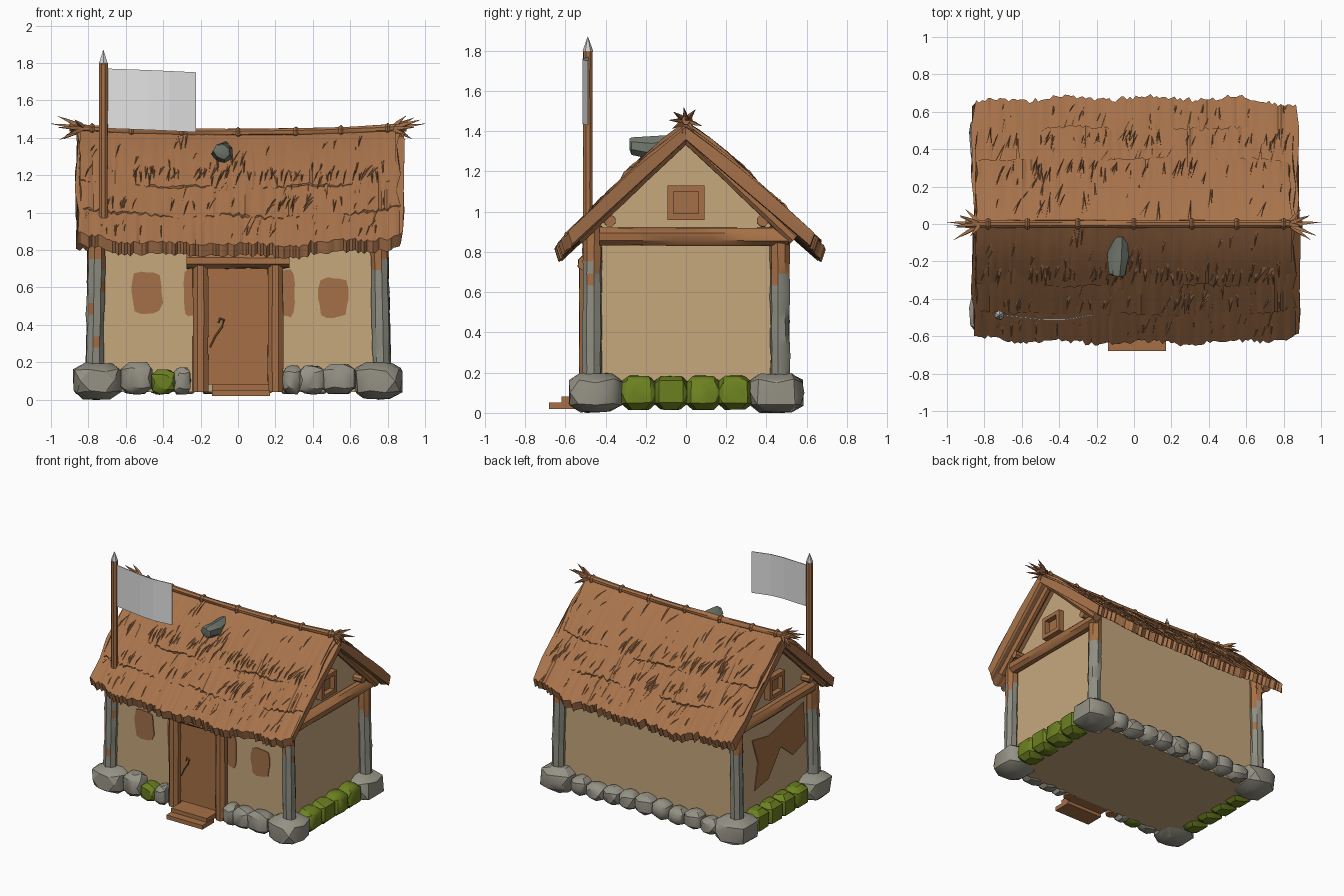
import bpy, bmesh, math, random
from mathutils import Vector

if "Cube" in bpy.data.objects:
    bpy.data.objects.remove(bpy.data.objects["Cube"])

random.seed(4)
R = random.uniform


def material(name, r, g, b):
    m = bpy.data.materials.new(name)
    lin = [((c / 255 + 0.055) / 1.055) ** 2.4 for c in (r, g, b)]
    m.diffuse_color = (*lin, 1)
    m.use_nodes = True
    m.node_tree.nodes["Principled BSDF"].inputs["Base Color"].default_value = m.diffuse_color
    return m


THATCH = material("thatch brown", 168, 115, 75)
WOOD = material("timber brown", 166, 112, 70)
CLAY = material("bare clay brown", 163, 112, 72)
PLASTER = material("plaster tan", 198, 168, 125)
STONE = material("stone grey", 148, 145, 132)
WEATHERED = material("weathered grey", 142, 142, 130)
SLATE = material("dark slate", 114, 121, 110)
MOSS = material("moss green", 108, 128, 32)
CLOTH = material("pale cloth", 226, 226, 227)
METAL = material("pale metal", 205, 205, 205)


def finish(name, bm, *mats, angle=35):
    bmesh.ops.recalc_face_normals(bm, faces=bm.faces[:])
    me = bpy.data.meshes.new(name)
    bm.to_mesh(me)
    bm.free()
    for m in mats:
        me.materials.append(m)
    ob = bpy.data.objects.new(name, me)
    bpy.context.collection.objects.link(ob)
    if angle:
        bpy.ops.object.select_all(action='DESELECT')
        ob.select_set(True)
        bpy.context.view_layer.objects.active = ob
        bpy.ops.object.shade_smooth_by_angle(angle=math.radians(angle))
    return ob


def rings_to_mesh(rings):
    """Skin a list of equal-length closed rings and cap both ends."""
    bm = bmesh.new()
    vs = [[bm.verts.new(p) for p in ring] for ring in rings]
    n = len(vs[0])
    for a, b in zip(vs, vs[1:]):
        for i in range(n):
            j = (i + 1) % n
            bm.faces.new((a[i], a[j], b[j], b[i]))
    bm.faces.new(vs[0])
    bm.faces.new(vs[-1])
    return bm


def tube(name, pts, radii, *mats, sides=8, jit=0.0, straight=True):
    pts = [Vector(p) for p in pts]
    rings = []
    for k, p in enumerate(pts):
        d = pts[-1] - pts[0] if straight else pts[min(k + 1, len(pts) - 1)] - pts[max(k - 1, 0)]
        q = d.to_track_quat('Z', 'Y')
        ring = []
        for i in range(sides):
            a = math.tau * (i + 0.5) / sides
            r = radii[k] * (1 + R(-jit, jit))
            ring.append(p + q @ Vector((r * math.cos(a), r * math.sin(a), 0)))
        rings.append(ring)
    return finish(name, rings_to_mesh(rings), *mats)


def log(name, a, b, r, *mats, n=5, jit=0.1):
    a, b = Vector(a), Vector(b)
    return tube(name, [a.lerp(b, k / n) for k in range(n + 1)], [r] * (n + 1), *mats, jit=jit)


def box(name, x0, x1, y0, y1, z0, z1, mat):
    bm = rings_to_mesh([[(x0, y0, z), (x1, y0, z), (x1, y1, z), (x0, y1, z)] for z in (z0, z1)])
    return finish(name, bm, mat, angle=0)


def rock(name, c, h, mat, power=4, jit=0.1):
    """Faceted boulder: a boxy ball, jittered, then wrapped in its hull."""
    bm = bmesh.new()
    bmesh.ops.create_icosphere(bm, subdivisions=2, radius=1)
    for v in bm.verts:
        k = sum(abs(t) ** power for t in v.co) ** (-1 / power) * (1 - R(0, jit))
        v.co = Vector([c[i] + h[i] * v.co[i] * k for i in range(3)])
    bmesh.ops.delete(bm, geom=bm.faces[:], context='FACES_ONLY')
    bmesh.ops.convex_hull(bm, input=bm.verts[:])
    bmesh.ops.delete(bm, geom=[v for v in bm.verts if not v.link_faces], context='VERTS')
    bmesh.ops.dissolve_limit(bm, angle_limit=0.15, verts=bm.verts[:], edges=bm.edges[:])
    return finish(name, bm, mat, angle=30)


def front_patch(name, cx, cz, w, h):
    """Thin blob of bare clay on the front wall."""
    ring = []
    for i in range(16):
        a = math.tau * i / 16
        c, s = math.cos(a), math.sin(a)
        k = (c ** 4 + s ** 4) ** -0.25 * R(0.9, 1.05)
        ring.append((cx + w * c * k, cz + h * s * k))
    bm = rings_to_mesh([[(x, y, z) for x, z in ring] for y in (-0.456, -0.449)])
    finish(name, bm, CLAY, angle=0)


# walls with both gables
section = [(-0.45, 0.04), (0.45, 0.04), (0.45, 0.95), (0, 1.36), (-0.45, 0.95)]
finish("walls", rings_to_mesh([[(x, y, z) for y, z in section] for x in (-0.74, 0.74)]), PLASTER, angle=0)

# bare clay patches
front_patch("clay_patch_left", -0.485, 0.57, 0.082, 0.12)
front_patch("clay_patch_right", 0.51, 0.545, 0.08, 0.11)
front_patch("clay_patch_door_left", -0.25, 0.57, 0.04, 0.13)
front_patch("clay_patch_door_right", 0.265, 0.57, 0.04, 0.13)
side = [(.25, .70), (.05, .66), (-.38, .76), (-.40, .45), (-.25, .40), (-.1, .52), (.05, .33), (.22, .30), (.18, .5)]
finish("clay_patch_side", rings_to_mesh([[(x, y, z) for y, z in side] for x in (-0.739, -0.746)]), CLAY, angle=0)

# corner posts (weathered below, bare timber on top and in a few chips), corner stones
for sx in (-1, 1):
    for sy in (-1, 1):
        post = log("corner_post", (sx * 0.77, sy * 0.468, 0.1), (sx * 0.755, sy * 0.465, 0.93), 0.049,
                   WEATHERED, WOOD, n=14, jit=0.07)
        for f in post.data.polygons:
            f.material_index = int(f.center.z > 0.7 + R(-0.07, 0.07) or R(0, 1) < 0.06)
        rock("corner_stone", (sx * 0.75, sy * 0.448, 0.1), (0.137, 0.142, 0.104), STONE)

# foundation stones: mossy on the gable sides, grey on front and back
for sx in (-1, 1):
    for i in range(4):
        rock("mossy_stone", (sx * 0.765, -0.235 + 0.16 * i, 0.1), (0.085, 0.09, 0.087), MOSS, power=5, jit=0.06)
for x, w, h, m in ((-.54, .09, .09, STONE), (-.40, .068, .07, MOSS), (-.30, .05, .075, STONE),
                   (.29, .055, .08, STONE), (.395, .075, .08, STONE), (.54, .095, .085, STONE)):
    rock("front_stone", (x, -0.485, 0.025 + h), (w, 0.075, h), m)
for i in range(9):
    h = R(0.06, 0.08)
    rock("back_stone", (-0.56 + 0.14 * i, 0.485, 0.025 + h), (R(0.07, 0.085), 0.075, h), STONE, power=3)

# gable beams and rafters
for s in (-1, 1):
    log("gable_beam", (s * 0.77, -0.43, 0.875), (s * 0.77, 0.51, 0.875), 0.048, WOOD)
    for t in (-1, 1):
        log("purlin_end", (s * 0.7, t * 0.38, 0.955), (s * 0.81, t * 0.38, 0.955), 0.03, WOOD, n=1)
        log("rafter", (s * 0.8, t * -0.01, 1.385), (s * 0.8, t * 0.54, 0.865), 0.034, WOOD, jit=0.06)
    # gable window: frame and pane
    x0, x1 = sorted((s * 0.73, s * 0.785))
    for z in (0.975, 1.115):
        box("gable_window_rail", x0, x1, -0.092, 0.092, z - 0.015, z + 0.015, WOOD)
    for y in (-0.077, 0.077):
        box("gable_window_stile", x0, x1, y - 0.015, y + 0.015, 0.97, 1.12, WOOD)
    x0, x1 = sorted((s * 0.73, s * 0.746))
    box("gable_window_pane", x0, x1, -0.07, 0.07, 0.98, 1.11, CLAY)

# door, frame, handle and steps
box("door", -0.165, 0.165, -0.475, -0.44, 0.08, 0.71, WOOD)
for x in (-0.2, 0.2):
    log("door_post", (x, -0.49, 0.04), (x, -0.49, 0.72), 0.044, WOOD, jit=0.05)
log("door_lintel", (-0.275, -0.495, 0.742), (0.275, -0.495, 0.742), 0.043, WOOD)
tube("door_handle", [(-.15, -.482, .28), (-.12, -.488, .34), (-.085, -.49, .39), (-.075, -.49, .425), (-.095, -.49, .435),
                     (-.105, -.485, .41)], [0.004, 0.005, 0.005, 0.006, 0.006, 0.005], WOOD, sides=6, straight=False)
box("lower_step", -0.14, 0.17, -0.68, -0.54, 0.02, 0.052, WOOD)
box("upper_step", -0.14, 0.165, -0.62, -0.45, 0.045, 0.082, WOOD)


def sag(x):
    return -0.025 * (1 - (x / 0.85) ** 2)


def thatch(name, s, a, b, t, x0, x1, cols=110):
    """One slab of thatch from a to b, given as (distance from ridge, height), with a ragged edge."""
    k = 1.02 if s > 0 else 0.96
    p1, p2 = R(0, 6), R(0, 6)
    rings = []
    for i in range(cols + 1):
        x = x0 + (x1 - x0) * i / cols
        lift = 0.006 * math.sin(9 * x + p1) + R(-0.006, 0.006)
        cut = 0.015 * math.sin(14 * x + p2) + R(-0.02, 0.02) - 0.05 * abs(x / 0.85) ** 4 + 0.01
        ring = []
        for j in range(6):
            u = j / 5
            v = u + cut * u ** 2
            bulge = 0.018 * math.sin(math.pi * u) + lift * u + R(-0.003, 0.003)
            ring.append((a[0] + (b[0] - a[0]) * v, a[1] + (b[1] - a[1]) * v + bulge))
        ring += [(ring[-1][0] - 0.3 * t, ring[-1][1] - 0.9 * t), (max(0, a[0] - 0.6 * t), a[1] - 0.9 * t)]
        end = 0.014 * (i in (0, cols))
        rings.append([(x + R(-end, end), s * k * y, z + sag(x)) for y, z in ring])
    finish(name, rings_to_mesh(rings), THATCH, angle=28)


def surface(d):
    """Height of the thatch at distance d from the ridge."""
    return 1.463 - 0.84 * d if d < 0.33 else 1.444 - 0.855 * d if d < 0.49 else 1.43 - 0.875 * d


def straws(name, s, count):
    """Loose straw blades slanting down the slope."""
    bm = bmesh.new()
    k = 1.02 if s > 0 else 0.96
    for _ in range(count):
        d = random.choice((R(0.3, 0.36), R(0.46, 0.52), R(0.58, 0.64), R(0.12, 0.6), R(0.12, 0.6)))
        x, ln, w, slant = R(-0.8, 0.82), R(0.07, 0.14), R(0.006, 0.016), s * R(-0.01, 0.06)
        top, mid = d - ln, d - ln * 0.35
        pts = [(x - w, top, surface(top) - .006), (x + w, top, surface(top) - .006),
               (x + slant * 0.6, mid, surface(mid) + 0.012), (x + slant, d, surface(d) + 0.004)]
        v = [bm.verts.new((px, s * k * py, pz + sag(x))) for px, py, pz in pts]
        for f in ((0, 1, 2), (0, 2, 3), (1, 3, 2), (0, 3, 1)):
            bm.faces.new([v[i] for i in f])
    finish(name, bm, THATCH, angle=0)


# thatched roof in three overlapping courses per slope
for s, tag in ((-1, "front"), (1, "back")):
    thatch(tag + "_thatch_lower", s, (0, 1.42), (0.655, 0.86), 0.07, -0.86, 0.88)
    thatch(tag + "_thatch_middle", s, (0, 1.435), (0.50, 1.01), 0.05, -0.85, 0.86)
    thatch(tag + "_thatch_upper", s, (0, 1.45), (0.34, 1.165), 0.05, -0.84, 0.84)
    straws(tag + "_loose_straw", s, 170)

# ridge pole with ties and spiky straw ends
xs = [-0.9 + 0.15 * i for i in range(13)]
tube("ridge_pole", [(x, 0, 1.452 + sag(x)) for x in xs], [0.022] * 13, WOOD, jit=0.12)
for x in (-0.78, -0.57, -0.3, 0, 0.31, 0.55, 0.8):
    z = 1.45 + sag(x)
    tube("ridge_tie", [(x - 0.012, 0, z), (x, 0, z), (x + 0.012, 0, z)], [0.026, 0.036, 0.026], WOOD)
for s in (-1, 1):
    for i in range(9):
        a = math.tau * i / 9 + 0.3
        base = Vector((s * 0.82, 0, 1.452))
        tip = base + Vector((s * R(0.05, 0.16), 0.085 * math.cos(a), 0.065 * math.sin(a)))
        if i == 0:
            tip = Vector((s * 1.0, 0.01, 1.475))
        tube("ridge_spike", [base, base.lerp(tip, 0.45), tip], [0.012, 0.013, 0.001], THATCH, sides=4)

# flat slate jutting from the front slope
tube("roof_slate", [(-.075, -.07, 1.335), (-.08, -.17, 1.315), (-.085, -.27, 1.33), (-.085, -.28, 1.335)],
     [.045, .058, .045, .03], SLATE, sides=7, jit=.1)

# flagpole, tip and flag
log("flagpole", (-0.72, -0.488, 0.97), (-0.72, -0.488, 1.8), 0.025, WOOD, jit=0.05)
tube("flagpole_tip", [(-.72, -.488, 1.785), (-.72, -.488, 1.8), (-.72, -.488, 1.87)], [.02, .026, .001], METAL, sides=6)
rings = []
for x, y, z in ((-.70, -.488, 1.77), (-.48, -.512, 1.762), (-.37, -.512, 1.757), (-.225, -.487, 1.75)):
    rings.append([(x, y - 0.003, z), (x, y + 0.003, z), (x, y + 0.003, z - 0.32), (x, y - 0.003, z - 0.32)])
finish("flag", rings_to_mesh(rings), CLOTH, angle=0)
